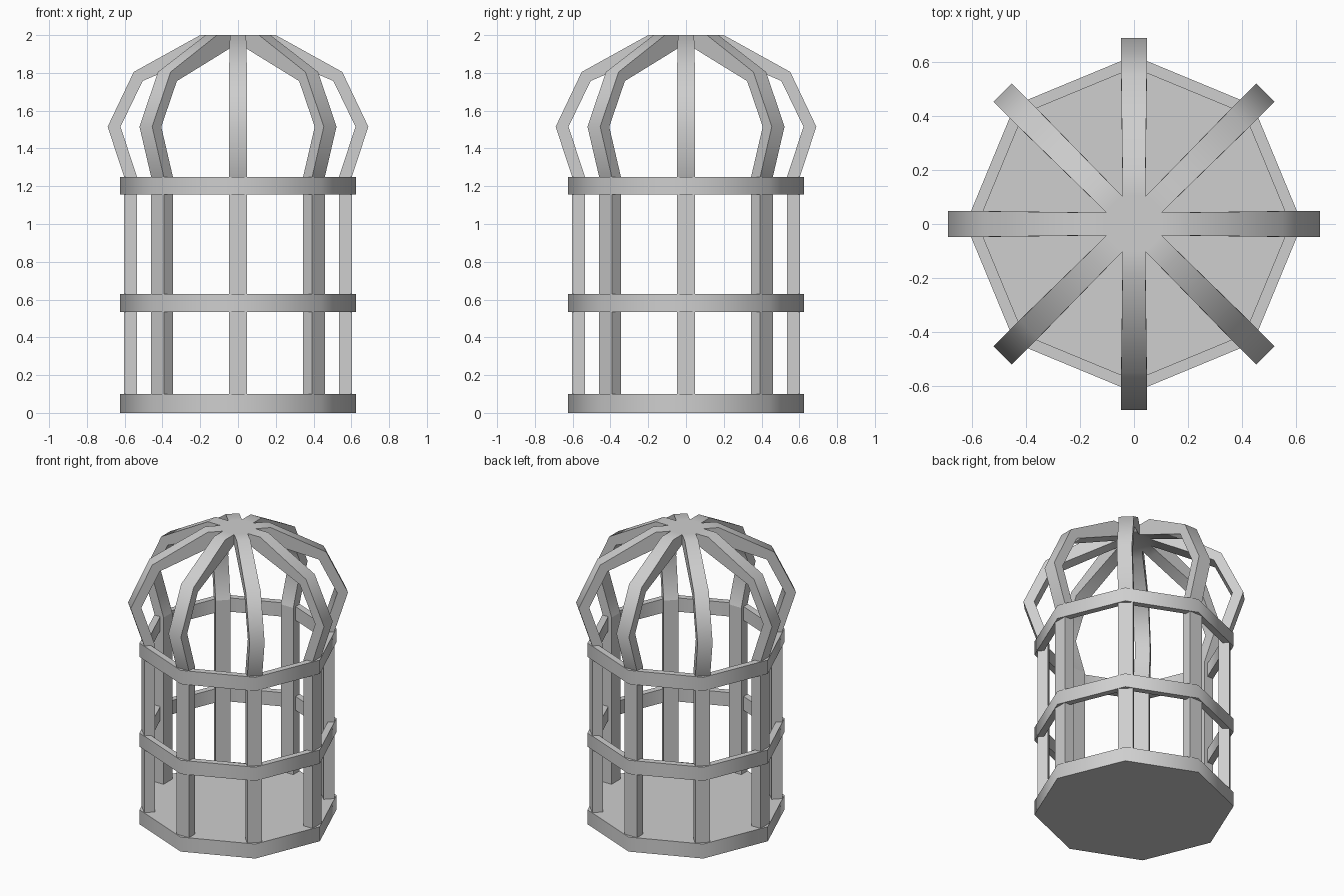
import bpy
import bmesh
from math import cos, sin, pi, radians

SIDES = 8

cube = bpy.data.objects.get("Cube")
if cube:
    bpy.data.objects.remove(cube, do_unlink=True)

grey = bpy.data.materials.new("plain_grey")
grey.use_nodes = True
colour = (0.62, 0.62, 0.62, 1)
grey.diffuse_color = colour
grey.node_tree.nodes["Principled BSDF"].inputs["Base Color"].default_value = colour


def finish(name, bm):
    """Weld the mesh, link it and smooth its shallow bends."""
    bmesh.ops.remove_doubles(bm, verts=bm.verts[:], dist=0.0005)
    bmesh.ops.recalc_face_normals(bm, faces=bm.faces[:])
    mesh = bpy.data.meshes.new(name)
    bm.to_mesh(mesh)
    bm.free()
    mesh.materials.append(grey)
    obj = bpy.data.objects.new(name, mesh)
    bpy.context.collection.objects.link(obj)
    bpy.ops.object.select_all(action='DESELECT')
    obj.select_set(True)
    bpy.context.view_layer.objects.active = obj
    bpy.ops.object.shade_smooth_by_angle(angle=radians(50))


def octagon(bm, radius, z):
    return [bm.verts.new((radius * cos(2 * pi * i / SIDES),
                          radius * sin(2 * pi * i / SIDES), z))
            for i in range(SIDES)]


def bridge(bm, a, b):
    for i in range(len(a)):
        j = (i + 1) % len(a)
        bm.faces.new((a[i], a[j], b[j], b[i]))


def hoop(name, z0, z1, outer=0.625, inner=0.58):
    bm = bmesh.new()
    loops = [octagon(bm, r, z) for r, z in
             ((outer, z0), (outer, z1), (inner, z1), (inner, z0))]
    for k in range(4):
        bridge(bm, loops[k], loops[(k + 1) % 4])
    finish(name, bm)


def strip(bm, sections, angle, cap_start=False, cap_end=False):
    """Sweep (outer r, outer z, inner r, inner z, half width) sections."""
    c, s = cos(angle), sin(angle)
    loops = []
    for ro, zo, ri, zi, w in sections:
        loops.append([bm.verts.new((r * c - t * s, r * s + t * c, z))
                      for r, t, z in ((ro, -w, zo), (ro, w, zo),
                                      (ri, w, zi), (ri, -w, zi))])
    for a, b in zip(loops, loops[1:]):
        bridge(bm, a, b)
    if cap_start:
        bm.faces.new(loops[0])
    if cap_end:
        bm.faces.new(loops[-1])
    return loops[-1]


# Solid floor slab
bm = bmesh.new()
low, high = octagon(bm, 0.625, 0), octagon(bm, 0.625, 0.1)
bridge(bm, low, high)
bm.faces.new(low)
bm.faces.new(high)
finish("floor_slab", bm)

# Open hoops around the bars
hoop("middle_hoop", 0.535, 0.63)
hoop("upper_hoop", 1.155, 1.25)

# Upright bars
bm = bmesh.new()
for i in range(SIDES):
    strip(bm, [(0.603, z, 0.535, z, 0.0475) for z in (0.09, 1.25)],
          2 * pi * i / SIDES, cap_start=True)
finish("upright_bars", bm)

# Dome ribs, mitred together into a star at the crown
rib = [(0.603, 1.25, 0.535, 1.25, 0.0475),
       (0.69, 1.515, 0.622, 1.515, 0.0475),
       (0.552, 1.805, 0.505, 1.757, 0.0475),
       (0.2, 2.0, 0.16, 1.905, 0.043),
       (0.104, 2.0, 0.104, 1.93, 0.0431)]
bm = bmesh.new()
for i in range(SIDES):
    a = 2 * pi * i / SIDES
    end = strip(bm, rib, a)
    top = bm.verts.new((0, 0, 2.0))
    under = bm.verts.new((0, 0, 1.93))
    bm.faces.new((end[0], end[1], top))
    bm.faces.new((end[2], end[3], under))
finish("dome_ribs", bm)
